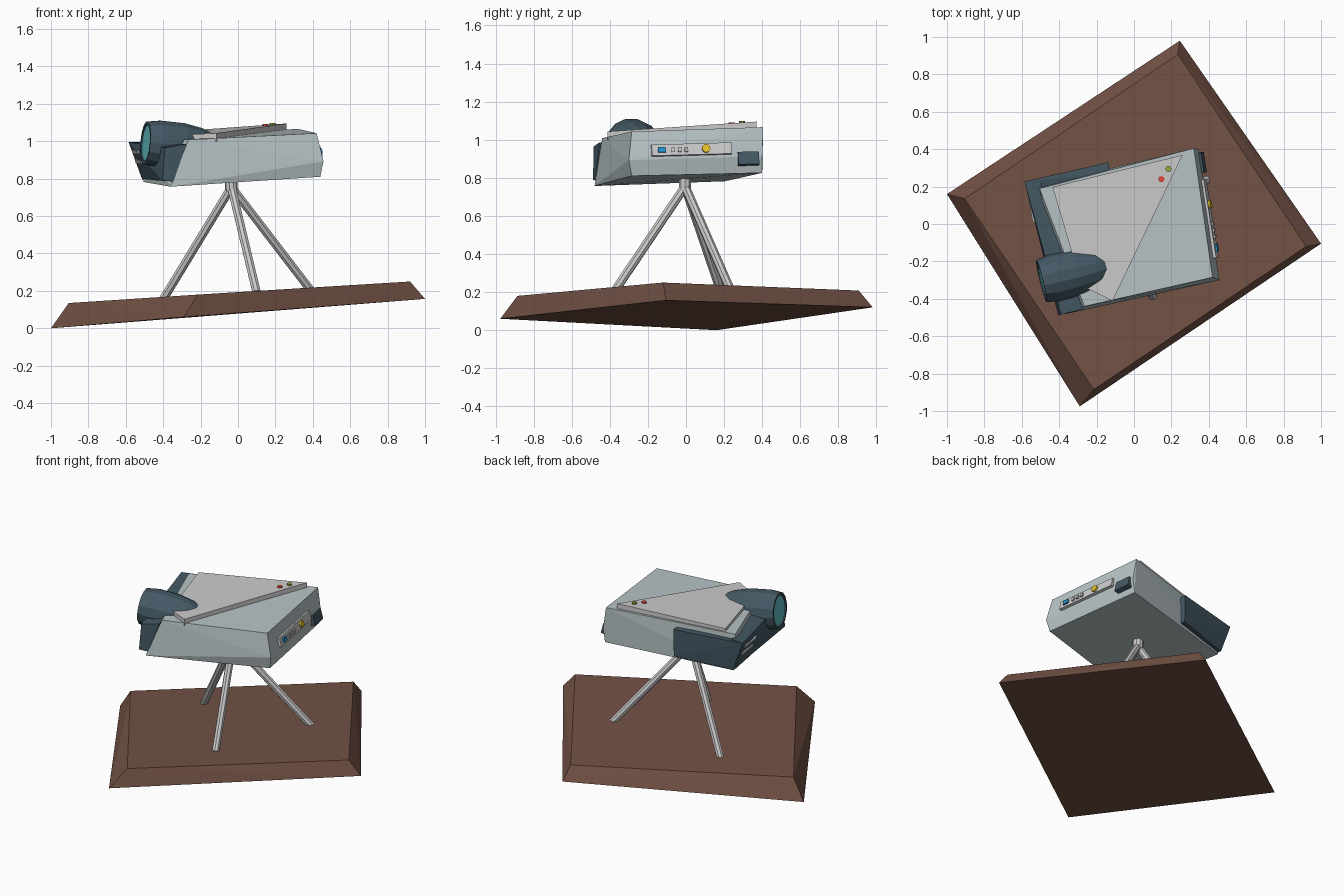
import bpy, bmesh, math
from mathutils import Vector, Matrix

if "Cube" in bpy.data.objects:
    bpy.data.objects.remove(bpy.data.objects["Cube"])


def mat(name, r, g, b):
    m = bpy.data.materials.new(name)
    m.diffuse_color = (r, g, b, 1)
    m.use_nodes = True
    m.node_tree.nodes["Principled BSDF"].inputs["Base Color"].default_value = m.diffuse_color
    return m


BROWN = mat("brown", 0.17, 0.083, 0.059)
PALE = mat("pale_grey", 0.48, 0.55, 0.57)
DARK = mat("slate", 0.058, 0.1, 0.13)
GLASS = mat("glass", 0.12, 0.5, 0.55)
BLUE = mat("blue", 0.02, 0.3, 0.65)
YELLOW = mat("yellow", 0.8, 0.55, 0.02)
RED = mat("red", 0.8, 0.06, 0.04)
GREEN = mat("green", 0.3, 0.4, 0.04)


def finish(bm, name, material=None, matrix=None):
    if matrix is not None:
        bmesh.ops.transform(bm, matrix=matrix, verts=bm.verts)
    bmesh.ops.recalc_face_normals(bm, faces=bm.faces)
    me = bpy.data.meshes.new(name)
    bm.to_mesh(me)
    bm.free()
    ob = bpy.data.objects.new(name, me)
    bpy.context.collection.objects.link(ob)
    if material:
        me.materials.append(material)
    return ob


def hull(name, points, material=None):
    bm = bmesh.new()
    verts = [bm.verts.new(p) for p in points]
    bmesh.ops.convex_hull(bm, input=verts)
    return finish(bm, name, material)


def box(name, centre, size, material, matrix):
    bm = bmesh.new()
    bmesh.ops.create_cube(bm, size=1)
    local = Matrix.Translation(centre) @ Matrix.Diagonal((*size, 1))
    return finish(bm, name, material, matrix @ local)


def rod(name, p, q, r, sides, material=None, r2=None):
    p, q = Vector(p), Vector(q)
    bm = bmesh.new()
    bmesh.ops.create_cone(bm, cap_ends=True, segments=sides, radius1=r,
                          radius2=r if r2 is None else r2, depth=(q - p).length)
    rot = (q - p).to_track_quat('Z', 'Y').to_matrix().to_4x4()
    return finish(bm, name, material, Matrix.Translation((p + q) / 2) @ rot)


def frame(origin, along, up):
    # local x runs along a face, y up it, z out of it
    x = Vector(along).normalized()
    z = x.cross(Vector(up)).normalized()
    m = Matrix((x, z.cross(x), z)).transposed().to_4x4()
    return Matrix.Translation(origin) @ m


# sloping base slab with chamfered sides
hull("base_slab", [(-1, .16, 0), (.245, .98, .12), (1, -.105, .157), (-.29, -.975, .06),
                   (-.905, .135, .135), (.235, .907, .208), (.92, -.12, .25),
                   (-.215, -.885, .18)], BROWN)

# tripod
hub = (-.035, -.005, .755)
for i, foot in enumerate([(-.4, .2, .155), (.1, -.385, .19), (.395, .24, .195)]):
    rod(f"tripod_leg_{i + 1}", foot, hub, .024, 8)
rod("tripod_hub", (-.035, -.005, .735), (-.037, -.005, .82), .034, 10)

# projector body
hull("body", [(-.36, -.48, .757), (.44, -.285, .81), (.33, .4, .826), (-.505, .205, .782),
              (.457, -.3, .893), (.345, .4, .913),
              (-.265, -.44, 1.008), (.42, -.285, 1.043), (.32, .405, 1.066),
              (-.505, .19, 1.022)], PALE)

# dark front fascia around the lens
hull("front_fascia", [(-.585, .225, .995), (-.512, .2, .8), (-.405, -.488, .79),
                      (-.39, -.485, .965), (-.5, .22, .998), (-.45, .21, .79),
                      (-.345, -.475, .785), (-.275, -.455, .985)], DARK)

# dark panel wrapping onto the far side
hull("side_panel", [(-.585, .228, .995), (-.136, .33, 1.01), (-.136, .325, .825),
                    (-.512, .225, .795), (-.56, .18, .985), (-.13, .27, 1.01),
                    (-.13, .27, .825), (-.49, .18, .795)], DARK)

# vent slats on the fascia
slat = frame((-.556, .205, .94), (.13, -.7, -.03), (-.07, 0, .2))
for i in range(2):
    box(f"vent_slat_{i + 1}", (.115, .012 - i * .055, 0), (.16, .018, .03), None, slat)

# raised plate on top
plate = [(-.436, .198, 1.045), (.26, .369, 1.095), (-.115, -.412, 1.043), (-.28, -.33, 1.035)]
hull("top_plate", plate + [(x, y, z - .045) for x, y, z in plate])
for name, x, y, z, m in [("red_button", .147, .24, 1.078, RED),
                         ("green_button", .184, .294, 1.084, GREEN)]:
    rod(name, (x, y, z - .02), (x, y, z + .013), .016, 10, m)

# lens barrel: lathe profile (distance from front, radius), with a recessed front
profile = [(.02, 0), (.02, .095), (0, .1), (0, .116), (.07, .127), (.2, .124),
           (.3, .105), (.36, .082), (.385, .05), (.385, 0)]
lens = (Vector((.968, .235, -.08)).to_track_quat('Z', 'Y').to_matrix().to_4x4())
lens = Matrix.Translation((-.495, -.305, .992)) @ lens
bm = bmesh.new()
vs = [bm.verts.new((r, 0, t)) for t, r in profile]
es = [bm.edges.new(pair) for pair in zip(vs, vs[1:])]
bmesh.ops.spin(bm, geom=vs + es, cent=(0, 0, 0), axis=(0, 0, 1),
               angle=math.tau, steps=14, use_duplicate=False)
bmesh.ops.remove_doubles(bm, verts=bm.verts, dist=1e-4)
finish(bm, "lens_barrel", DARK, lens)
rod("lens_glass", lens @ Vector((0, 0, .006)), lens @ Vector((0, 0, .03)), .097, 14, GLASS)

# control strip and socket on the right face
face = frame((.457, -.3, .893), (-.112, .7, .02), (-.037, 0, .15))
box("control_strip", (.335, .045, 0), (.425, .06, .04), None, face)
box("blue_button", (.175, .045, .02), (.04, .028, .02), BLUE, face)
for i in range(3):
    box(f"grey_button_{i + 1}", (.235 + i * .035, .043, .02), (.018, .024, .018), None, face)
rod("yellow_knob", face @ Vector((.41, .045, .01)), face @ Vector((.41, .045, .032)),
    .022, 12, YELLOW)
box("side_socket", (.635, -.01, -.005), (.11, .068, .04), DARK, face)
